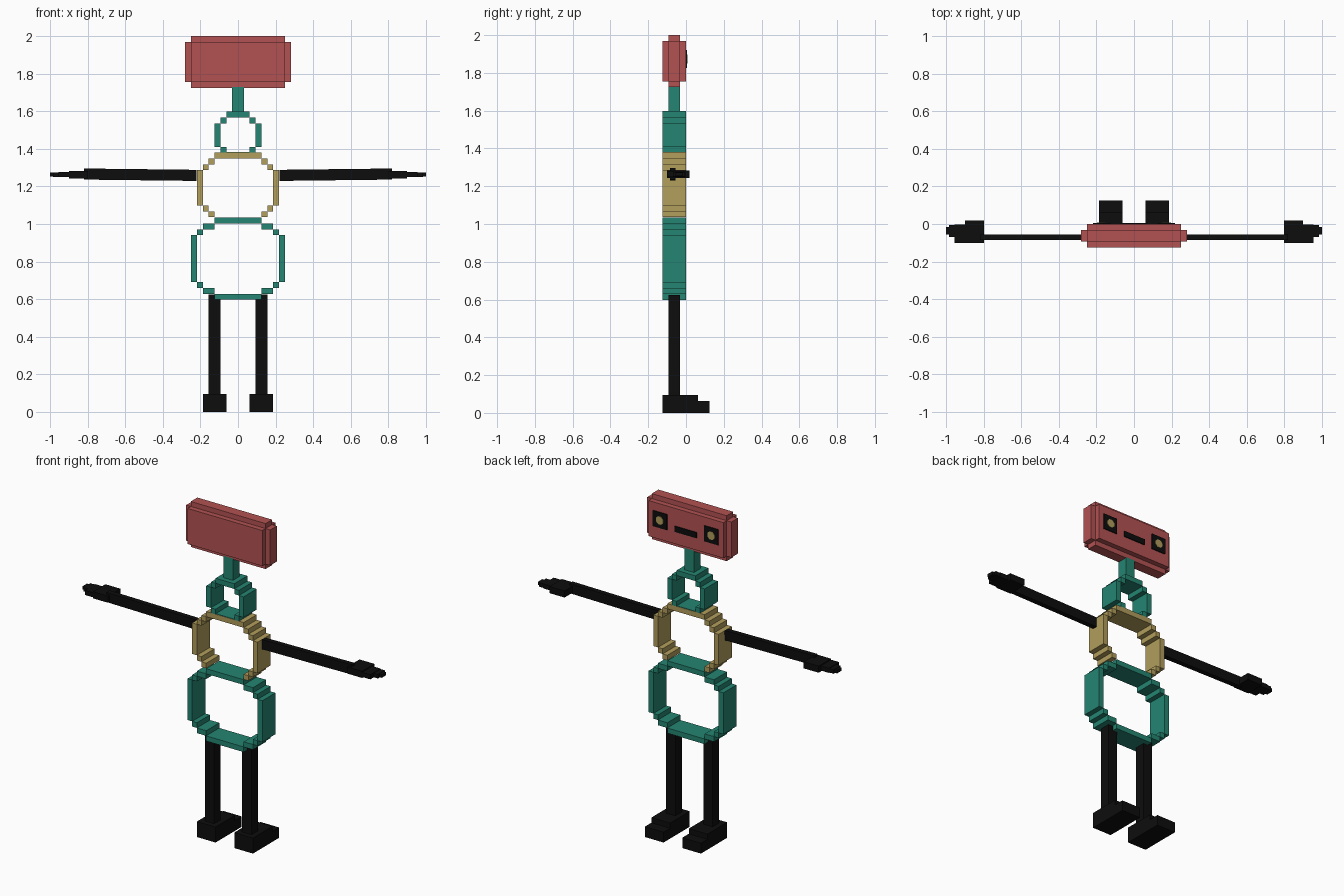
import bpy, bmesh, math
from mathutils import Matrix, Vector

cube = bpy.data.objects.get("Cube")
if cube:
    bpy.data.objects.remove(cube, do_unlink=True)

U = 1 / 32               # block size
BACK, FACE = -4 * U, 0   # body depth range


def material(name, rgb):
    m = bpy.data.materials.new(name)
    m.use_nodes = True
    m.diffuse_color = (*rgb, 1)
    m.node_tree.nodes["Principled BSDF"].inputs["Base Color"].default_value = (*rgb, 1)
    return m


RED = material("brick_red", (0.45, 0.085, 0.085))
GREEN = material("teal_green", (0.018, 0.235, 0.168))
TAN = material("sand_tan", (0.445, 0.342, 0.107))
BLACK = material("black", (0.004, 0.004, 0.004))


def finish(name, bm, mat):
    mesh = bpy.data.meshes.new(name)
    bm.to_mesh(mesh)
    bm.free()
    mesh.materials.append(mat)
    obj = bpy.data.objects.new(name, mesh)
    bpy.context.scene.collection.objects.link(obj)
    return obj


def add_box(bm, x, y, z, turn=Matrix()):
    """Add a box spanning the given (low, high) ranges."""
    mid = Vector([(a + b) / 2 for a, b in (x, y, z)])
    size = Vector([abs(b - a) for a, b in (x, y, z)])
    m = Matrix.Translation(mid) @ turn @ Matrix.Diagonal((*size, 1))
    bmesh.ops.create_cube(bm, size=1, matrix=m)


def boxes(name, mat, *spans):
    bm = bmesh.new()
    for span in spans:
        add_box(bm, *span)
    return finish(name, bm, mat)


def ring(name, mat, z0, flat, steps, side, bottom=True):
    """Stepped hoop: flat bars, stair steps, then upright sides (in blocks)."""
    bm = bmesh.new()
    height = side + 2 * len(steps) + 2
    y = (BACK, FACE)

    def bar(x0, x1, b0, b1):
        add_box(bm, (x0 * U, x1 * U), y, (z0 + b0 * U, z0 + b1 * U))

    bar(-flat, flat, height - 1, height)
    if bottom:
        bar(-flat, flat, 0, 1)
    x = flat
    for level, width in enumerate(steps, 1):
        for s in (-1, 1):
            bar(s * x, s * (x + width), level, level + 1)
            bar(s * x, s * (x + width), height - level - 1, height - level)
        x += width
    level = len(steps) + 1
    for s in (-1, 1):
        bar(s * x, s * (x + 1), level, height - level)
    return finish(name, bm, mat)


# Stacked body hoops
ring("lower_body_ring", GREEN, 0.597, 4, [2, 1], 8)
ring("middle_body_ring", TAN, 1.005, 4, [1, 1], 6, bottom=False)
ring("upper_body_ring", GREEN, 1.348, 2, [1], 4, bottom=False)
boxes("upper_ring_base", GREEN,
      ((-2 * U, 2 * U), (BACK + 0.002, FACE - 0.002), (1.352, 1.383)))

# Neck and head with raised side and top slabs
core = (-3 * U, -U)
boxes("neck", GREEN, ((-U, U), core, (1.59, 1.73)))
boxes("head", RED,
      ((-8 * U, 8 * U), (BACK, FACE), (1.755, 1.97)),
      ((-9 * U, 9 * U), core, (1.755, 1.97)),
      ((-8 * U, 8 * U), core, (1.725, 2.0)))

# Face plates
boxes("mouth", BLACK, ((-0.072, 0.072), (-0.002, 0.006), (1.83, 1.864)))
for side, s in (("left", 1), ("right", -1)):
    boxes(side + "_eye", BLACK,
          ((s * 4 * U, s * 7 * U), (-0.002, 0.006), (1.826, 1.92)))
    bm = bmesh.new()
    bmesh.ops.create_cone(
        bm, cap_ends=True, segments=8, radius1=0.026, radius2=0.026, depth=0.006,
        matrix=Matrix.Translation((s * 5.5 * U, 0.005, 1.873))
        @ Matrix.Rotation(math.pi / 2, 4, "X") @ Matrix.Rotation(math.pi / 8, 4, "Z"))
    finish(side + "_pupil", bm, TAN)

    # Arm, rising a little toward the hand
    bm = bmesh.new()
    tilt = Matrix.Rotation(-s * 0.012, 4, "Y")
    add_box(bm, (s * 0.22, s * 0.82), (-0.086, -0.056), (1.233, 1.292), tilt)
    finish(side + "_arm", bm, BLACK)

    # Hand, a stepped paddle
    boxes(side + "_hand", BLACK,
          ((s * 0.80, s * 0.90), (-0.1, 0.018), (1.243, 1.283)),
          ((s * 0.80, s * 0.955), (-0.1, -0.002), (1.249, 1.277)),
          ((s * 0.80, s * 0.985), (-0.07, -0.004), (1.251, 1.275)),
          ((s * 0.80, s * 1.0), (-0.055, -0.015), (1.253, 1.273)))

    # Leg and stepped foot
    boxes(side + "_leg", BLACK, ((s * 3 * U, s * 5 * U), core, (0.09, 0.624)))
    boxes(side + "_foot", BLACK,
          ((s * 2 * U, s * 6 * U), (BACK, 2 * U), (0, 3 * U)),
          ((s * 2 * U, s * 6 * U), (U, 4 * U), (0, 2 * U)))
